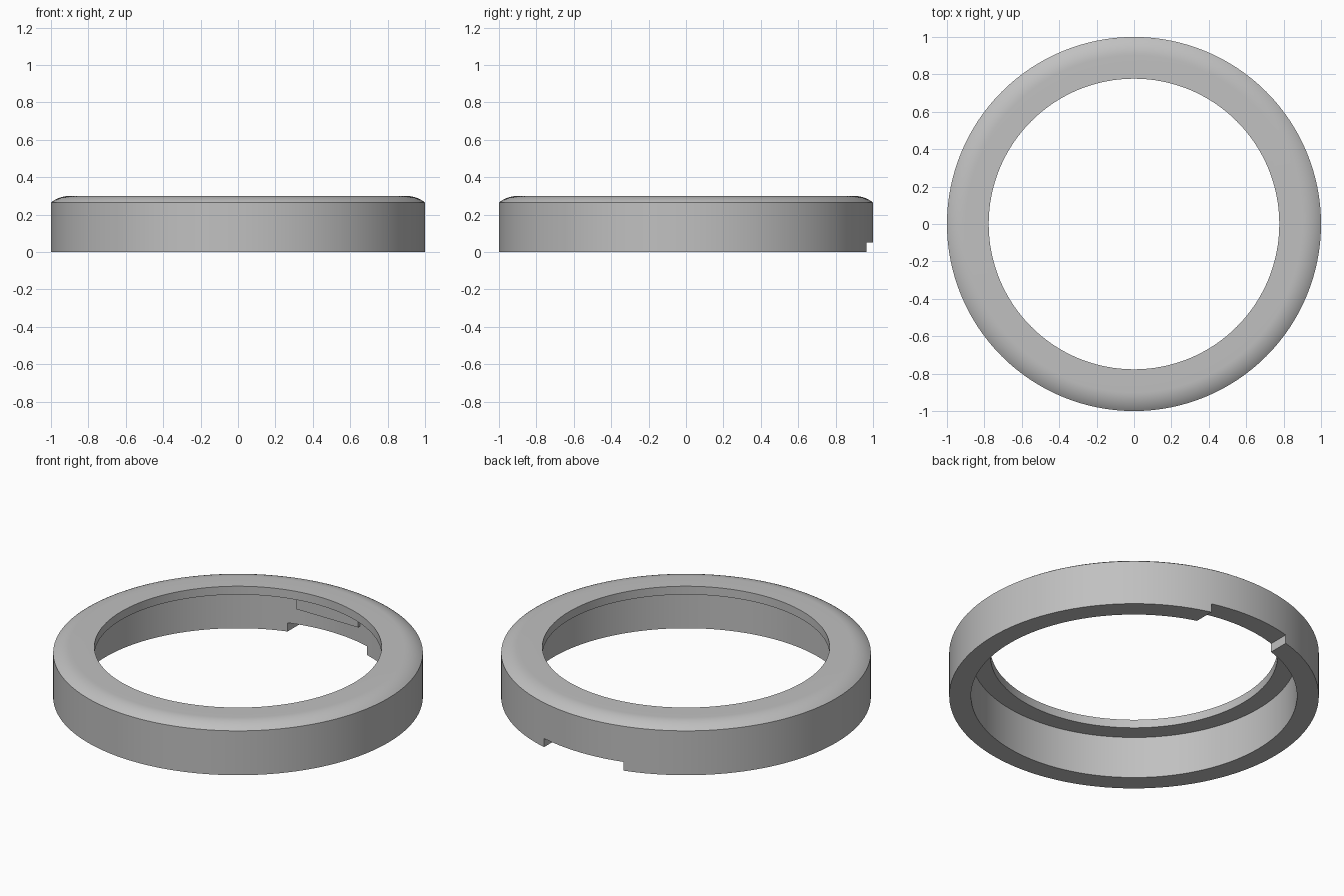
import bpy, bmesh, math

cube = bpy.data.objects.get("Cube")
if cube:
    bpy.data.objects.remove(cube, do_unlink=True)

OUTER, CAVITY, LIP = 1.0, 0.882, 0.777
HEIGHT, LIP_BOTTOM = 0.3, 0.25
CROWN, CROWN_ARC = 0.9, 0.16      # radius where the rounded rim begins, arc radius
SEGMENTS = 128

grey = bpy.data.materials.new("plain_grey")
grey.use_nodes = True
colour = (0.53, 0.53, 0.53, 1)
grey.diffuse_color = colour
grey.node_tree.nodes["Principled BSDF"].inputs["Base Color"].default_value = colour


def add_object(name, bm):
    bmesh.ops.recalc_face_normals(bm, faces=bm.faces)
    mesh = bpy.data.meshes.new(name)
    bm.to_mesh(mesh)
    bm.free()
    mesh.materials.append(grey)
    obj = bpy.data.objects.new(name, mesh)
    bpy.context.collection.objects.link(obj)
    return obj


def lathe(name, profile):
    """Turn a closed (radius, z) profile around the z axis."""
    bm = bmesh.new()
    rings = []
    for i in range(SEGMENTS):
        a = math.tau * i / SEGMENTS
        rings.append([bm.verts.new((r * math.cos(a), r * math.sin(a), z))
                      for r, z in profile])
    n = len(profile)
    for i in range(SEGMENTS):
        a, b = rings[i], rings[(i + 1) % SEGMENTS]
        for j in range(n):
            k = (j + 1) % n
            bm.faces.new((a[j], b[j], b[k], a[k]))
    return add_object(name, bm)


def box(name, low, high):
    bm = bmesh.new()
    bmesh.ops.create_cube(bm, size=1)
    for v in bm.verts:
        v.co = [h if c > 0 else l for c, l, h in zip(v.co, low, high)]
    return add_object(name, bm)


def combine(target, tool, operation):
    mod = target.modifiers.new(operation.lower(), 'BOOLEAN')
    mod.operation, mod.solver, mod.object = operation, 'EXACT', tool
    bpy.context.view_layer.objects.active = target
    bpy.ops.object.modifier_apply(modifier=mod.name)
    bpy.data.objects.remove(tool, do_unlink=True)


# Ring body: outer wall, rounded rim, flat top, inward lip, cavity
steps = 8
end = math.asin((OUTER - CROWN) / CROWN_ARC)
rim = [(CROWN + CROWN_ARC * math.sin(t), HEIGHT - CROWN_ARC * (1 - math.cos(t)))
       for t in (end * (1 - i / steps) for i in range(steps + 1))]
ring = lathe("ring_body", [(CAVITY, 0), (OUTER, 0)] + rim +
             [(LIP, HEIGHT), (LIP, LIP_BOTTOM), (CAVITY, LIP_BOTTOM)])

# Flat key pad on the inside of the back wall, under the lip
combine(ring, box("key_pad", (-0.205, 0.84, 0.15), (0.205, 0.93, 0.27)), 'UNION')

# Slot through the bottom edge of the back wall
combine(ring, box("slot_cutter", (-0.262, 0.6, -0.1), (0.262, 1.2, 0.052)), 'DIFFERENCE')

# Smooth round walls with crisp edges
bpy.ops.object.select_all(action='DESELECT')
ring.select_set(True)
bpy.context.view_layer.objects.active = ring
bpy.ops.object.shade_smooth_by_angle(angle=math.radians(30))
